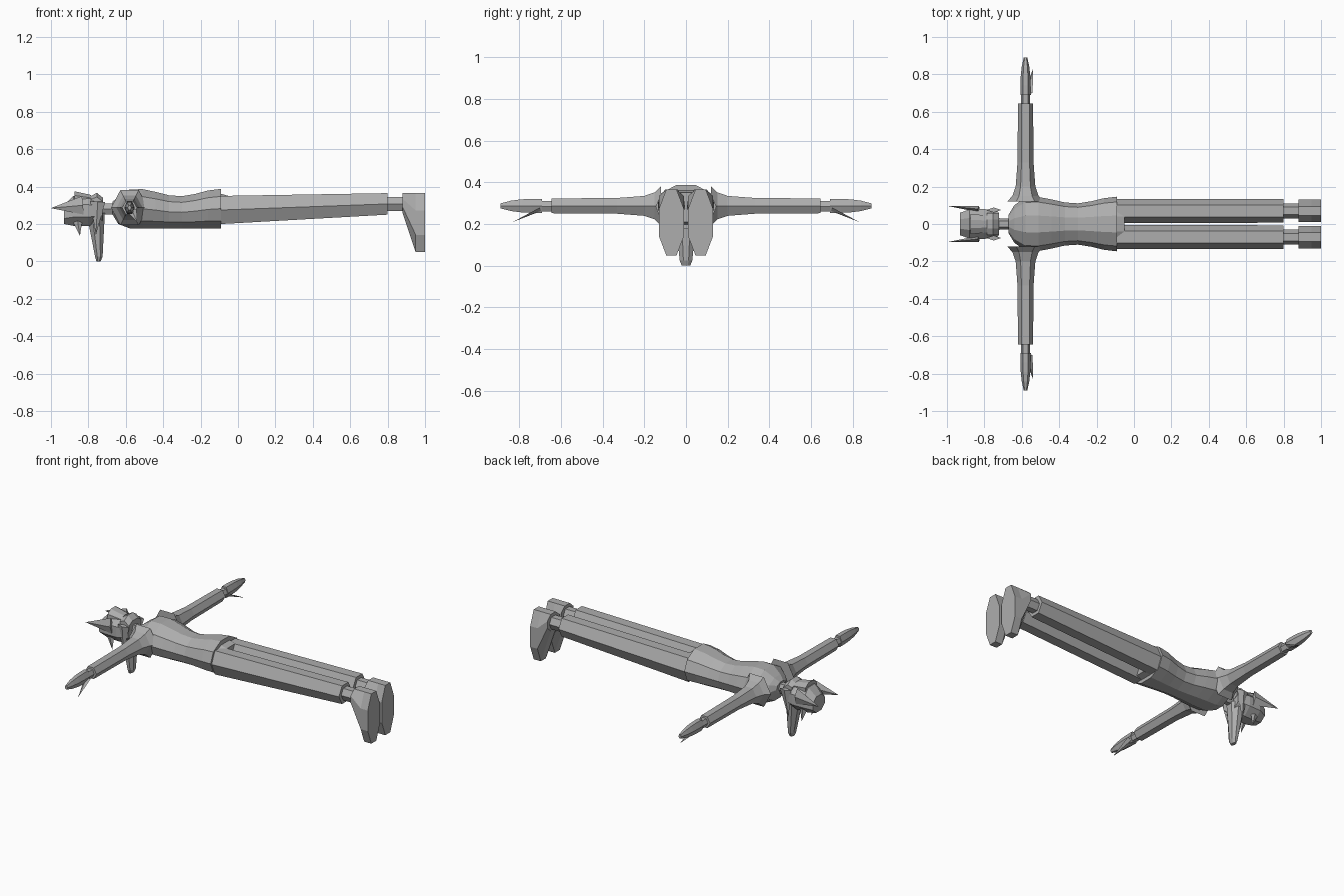
import bpy
import bmesh
from math import cos, sin, pi
from mathutils import Vector

default_cube = bpy.data.objects.get("Cube")
if default_cube:
    bpy.data.objects.remove(default_cube)

grey = bpy.data.materials.new("plain grey")
grey.use_nodes = True
colour = (0.42, 0.42, 0.42, 1)
grey.diffuse_color = colour
grey.node_tree.nodes["Principled BSDF"].inputs["Base Color"].default_value = colour


def polygon(sides):
    """Flat-topped polygon filling the square from -1 to 1."""
    angles = [pi / 2 + (2 * i + 1) * pi / sides for i in range(sides)]
    wide = max(cos(angle) for angle in angles)
    tall = max(sin(angle) for angle in angles)
    return [(cos(angle) / wide, sin(angle) / tall) for angle in angles]


def finish(name, mesh_data):
    bmesh.ops.recalc_face_normals(mesh_data, faces=mesh_data.faces)
    mesh = bpy.data.meshes.new(name)
    mesh_data.to_mesh(mesh)
    mesh_data.free()
    mesh.materials.append(grey)
    part = bpy.data.objects.new(name, mesh)
    bpy.context.collection.objects.link(part)


def place(axis, along, across, level):
    if axis == "X":
        return Vector((along, across, level))
    if axis == "Y":
        return Vector((across, along, level))
    return Vector((level, across, along))


def loft(name, axis, sides, sections, middle=0, mirror=1):
    """Skin sections given as (position, half width, low, high)."""
    mesh_data = bmesh.new()
    rings = []
    for along, half, low, high in sections:
        ring = []
        for u, v in polygon(sides):
            level = (low + high + v * (high - low)) / 2
            point = place(axis, along, middle + u * half, level)
            point.y *= mirror
            ring.append(mesh_data.verts.new(point))
        rings.append(ring)
    for ring, following in zip(rings, rings[1:]):
        for i in range(sides):
            mesh_data.faces.new((ring[i - 1], ring[i], following[i], following[i - 1]))
    mesh_data.faces.new(rings[0])
    mesh_data.faces.new(rings[-1])
    finish(name, mesh_data)


def tuft(name, root, tip, radius, mirror=1):
    """Flattened four-sided spike running from root to tip."""
    flip = Vector((1, mirror, 1))
    root, tip = Vector(root) * flip, Vector(tip) * flip
    direction = (tip - root).normalized()
    wide = Vector((-direction.z, 0, direction.x)).normalized() * radius
    thin = direction.cross(wide) / 3
    mesh_data = bmesh.new()
    corners = [mesh_data.verts.new(root + offset) for offset in (wide, thin, -wide, -thin)]
    point = mesh_data.verts.new(tip)
    mesh_data.faces.new(corners)
    for i, corner in enumerate(corners):
        mesh_data.faces.new((corners[i - 1], corner, point))
    finish(name, mesh_data)


# Torso: chest and hem swell around a narrow waist
torso = [(-.67, .05, .25, .32), (-.64, .1, .2, .345)]
for step in range(8):
    position = step * .07 - .58
    wave = cos(2 * pi * (position + .54) / .45)
    torso.append((position, .128 + .018 * wave, .177, .368 + .02 * wave))
loft("torso", "X", 10, torso)
loft("hips", "X", 10, [(-.12, .135, .19, .37), (-.05, .13, .21, .35)])
loft("neck", "X", 6, [(-.74, .03, .25, .31), (-.65, .03, .25, .31)])

for word, mirror in (("left", 1), ("right", -1)):
    # Leg, ankle and foot
    loft(word + "_leg", "X", 6, [(-.09, .065, .2, .35), (.8, .063, .25, .365)],
         middle=.07, mirror=mirror)
    loft(word + "_ankle", "X", 6, [(.78, .04, .27, .345), (.9, .04, .27, .345)],
         middle=.07, mirror=mirror)
    loft(word + "_foot", "X", 8,
         [(.88, .06, .26, .365), (.95, .06, .05, .365), (1, .06, .05, .365)],
         middle=.07, mirror=mirror)

    # Sleeve flares quickly towards the shoulder
    arm_height = .287
    sleeve = []
    for position in (.12, .15, .2, .33, .645):
        flare = .03 * (.15 / position) ** 3
        reach = .035 + flare
        sleeve.append((position, .04 + flare, arm_height - reach, arm_height + reach))
    loft(word + "_sleeve", "Y", 6, sleeve, middle=-.58, mirror=mirror)
    loft(word + "_wrist", "Y", 6, [(.63, .025, .26, .31), (.72, .025, .26, .31)],
         middle=-.58, mirror=mirror)

    # Hand narrows to rounded fingertips
    hand = []
    for step in range(5):
        taper = 1 - .65 * (step / 4) ** 3
        reach = .034 * taper
        hand.append((.69 + step * .05, .028 * taper, arm_height - reach, arm_height + reach))
    loft(word + "_hand", "Y", 6, hand, middle=-.58, mirror=mirror)
    tuft(word + "_thumb", (-.565, .7, .27), (-.54, .83, .21), .025, mirror)

    # Hair tufts on the side of the head
    tuft(word + "_side_tuft", (-.83, .08, .3), (-1, .097, .285), .05, mirror)
    tuft(word + "_cheek_tuft", (-.75, .075, .32), (-.76, .06, .14), .04, mirror)
    tuft(word + "_brow_tuft", (-.86, .05, .23), (-.845, .05, .135), .03, mirror)

# Head, hair ridges and long tapered snout
loft("head", "X", 8, [(-.93, .06, .2, .3), (-.88, .078, .19, .35),
                      (-.8, .08, .19, .35), (-.725, .065, .21, .335)])
loft("crown_ridge", "X", 8, [(-.875, .055, .3, .375), (-.785, .045, .3, .355)])
loft("nape_ridge", "X", 8, [(-.785, .06, .29, .35), (-.755, .06, .29, .367),
                            (-.722, .06, .27, .34)])
loft("snout", "Z", 8, [(0, .02, -.757, -.735), (.025, .03, -.764, -.724),
                       (.26, .055, -.81, -.712)])
